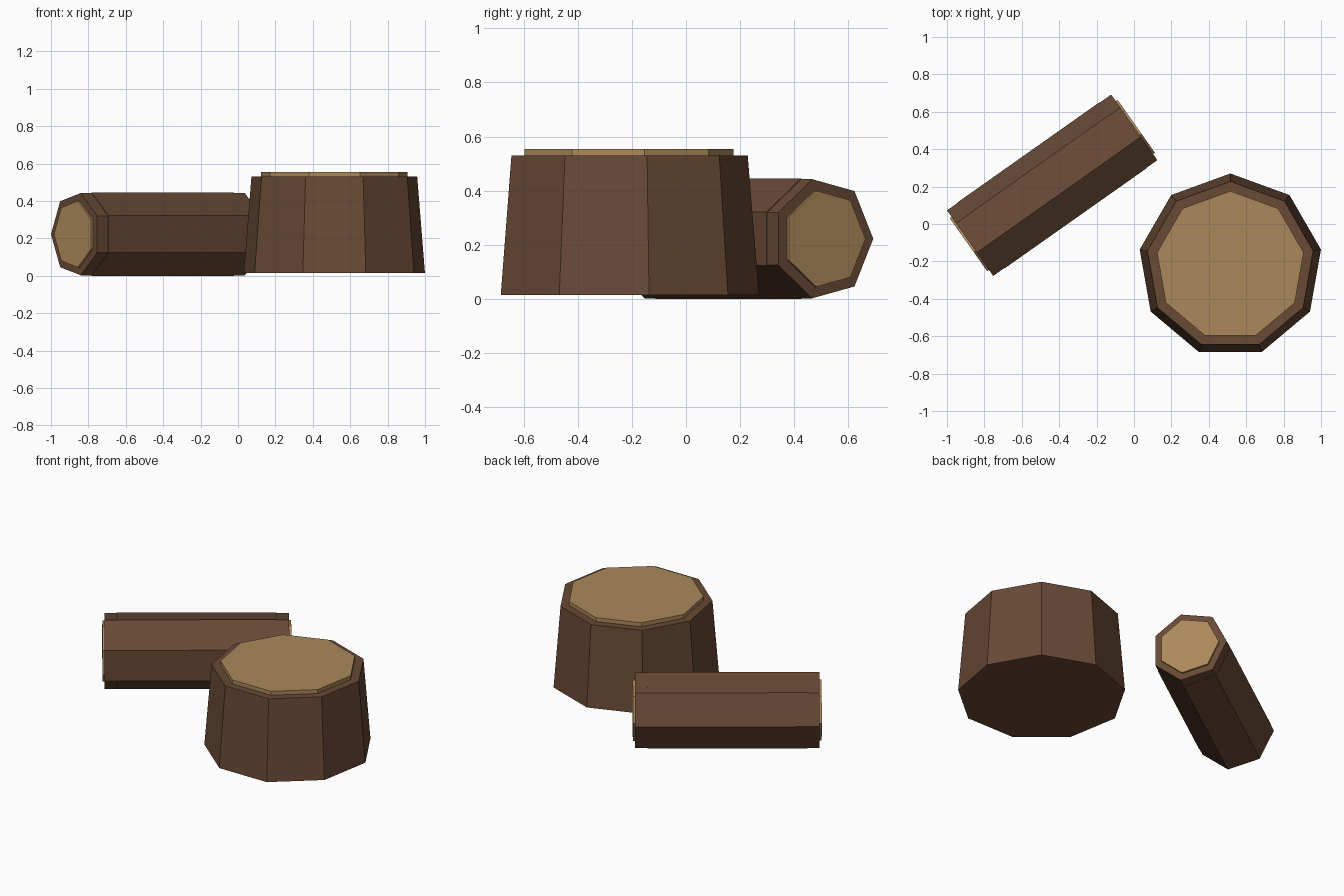
import bpy
import bmesh
from math import cos, sin, pi, radians
from mathutils import Matrix

cube = bpy.data.objects.get("Cube")
if cube:
    bpy.data.objects.remove(cube, do_unlink=True)


def make_material(name, color):
    mat = bpy.data.materials.new(name)
    mat.use_nodes = True
    mat.diffuse_color = color
    mat.node_tree.nodes["Principled BSDF"].inputs["Base Color"].default_value = color
    return mat


bark = make_material("bark brown", (0.138, 0.067, 0.036, 1))
wood = make_material("cut wood tan", (0.41, 0.25, 0.105, 1))


def prism(name, sides, r_low, r_high, low, high, matrix, mat):
    """Flat-sided tapered prism along local z, first corner on local +y."""
    bm = bmesh.new()
    rings = []
    for r, z in ((r_low, low), (r_high, high)):
        angles = [pi / 2 + 2 * pi * i / sides for i in range(sides)]
        rings.append([bm.verts.new((r * cos(a), r * sin(a), z)) for a in angles])
    bm.faces.new(rings[0])
    bm.faces.new(rings[1])
    for i in range(sides):
        j = (i + 1) % sides
        bm.faces.new((rings[0][i], rings[0][j], rings[1][j], rings[1][i]))
    bmesh.ops.recalc_face_normals(bm, faces=bm.faces)
    bm.transform(matrix)
    mesh = bpy.data.meshes.new(name)
    bm.to_mesh(mesh)
    bm.free()
    mesh.materials.append(mat)
    obj = bpy.data.objects.new(name, mesh)
    bpy.context.collection.objects.link(obj)
    return obj


# Upright stump with a raised cut top
stump = Matrix.Translation((0.515, -0.222, 0))
prism("stump_bark", 9, 0.492, 0.45, 0.015, 0.53, stump, bark)
prism("stump_cut_top", 9, 0.398, 0.398, 0.53, 0.555, stump, wood)

# Lying log: local z runs along the log, local y points to its back
log = (Matrix.Translation((-0.431, 0.198, 0.2225))
       @ Matrix.Rotation(radians(35.2), 4, 'Z')
       @ Matrix(((0, 0, 1, 0), (1, 0, 0, 0), (0, 1, 0, 0), (0, 0, 0, 1)))
       @ Matrix.Rotation(radians(-90), 4, 'Z'))
prism("log_bark", 7, 0.228, 0.228, -0.465, 0.465, log, bark)
for side, sign in (("left", 1), ("right", -1)):
    prism("log_collar_" + side, 7, 0.2255, 0.2255, sign * 0.465, sign * 0.537, log, bark)
    prism("log_cut_end_" + side, 7, 0.182, 0.182, sign * 0.537, sign * 0.549, log, wood)
